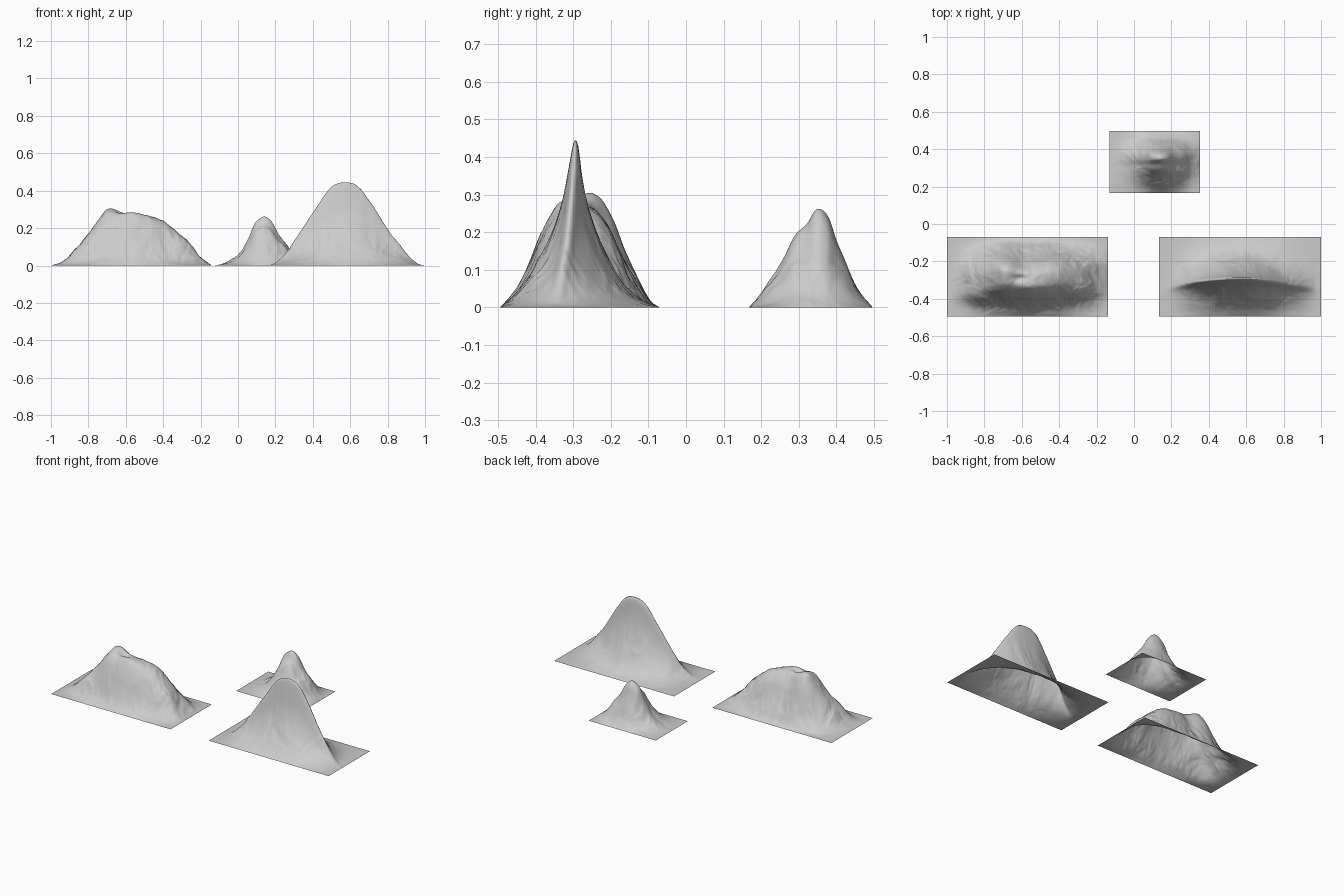
import bpy, bmesh, math
from mathutils import Vector, noise

if "Cube" in bpy.data.objects:
    bpy.data.objects.remove(bpy.data.objects["Cube"])


def curve(points, t):
    """Smooth interpolation through (position, height) profile points."""
    n = len(points)
    if t <= points[0][0]:
        return points[0][1]
    if t >= points[-1][0]:
        return points[-1][1]

    def slope(i):
        a, b = points[max(i - 1, 0)], points[min(i + 1, n - 1)]
        return (b[1] - a[1]) / (b[0] - a[0])
    for i in range(n - 1):
        (x0, y0), (x1, y1) = points[i], points[i + 1]
        if t <= x1:
            d = x1 - x0
            u = (t - x0) / d
            h = u * u * (3 - 2 * u)
            return (y0 + (y1 - y0) * h + slope(i) * d * u * (1 - u) ** 2
                    - slope(i + 1) * d * u * u * (1 - u))


def mountain(name, xr, yr, front, side, ridge, rough, seed, dents=(), pinch=0, nx=150, ny=100):
    """Open terrain sheet: front silhouette times side silhouette, plus erosion."""
    peak = max(p[1] for p in side)
    mid, half = 0.5 * (xr[0] + xr[1]), 0.5 * (xr[1] - xr[0])
    cy = curve(ridge, mid)
    bm = bmesh.new()
    rows = []
    for j in range(ny + 1):
        y = yr[0] + (yr[1] - yr[0]) * j / ny
        row = []
        for i in range(nx + 1):
            x = xr[0] + (xr[1] - xr[0]) * i / nx
            # bend the cross-section along the crest line
            c = curve(ridge, x)
            if y < c:
                yy = cy + (y - c) * (cy - yr[0]) / (c - yr[0])
            else:
                yy = cy + (y - c) * (yr[1] - cy) / (yr[1] - c)
            # sharpen the crest towards both ends
            s = max(0, min(1, curve(side, yy) / peak)) ** (1 + pinch * ((x - mid) / half) ** 2)
            z = curve(front, x) * s
            # gullies and lumps, fading out at the border and crest
            p = Vector((x * 11, y * 11, seed))
            w = noise.noise(p * 0.6)
            p += Vector((w, -w, 0)) * 0.6
            g = noise.noise(p) + 0.7 * (0.3 - abs(noise.noise(p * 1.9)))
            g += 0.3 * (0.3 - abs(noise.noise(p * 4)))
            f = max(z, 0) / peak
            z += rough * g * min(1, 3 * f) * (1.15 - f)
            for dx, dy, sx, sy, amount in dents:
                z += amount * math.exp(-((x - dx) / sx) ** 2 - ((y - dy) / sy) ** 2)
            if i in (0, nx) or j in (0, ny):
                z = 0
            row.append(bm.verts.new((x, y, max(z, 0))))
        rows.append(row)
    for a, b in zip(rows, rows[1:]):
        for i in range(nx):
            bm.faces.new((a[i], a[i + 1], b[i + 1], b[i])).smooth = True
    mesh = bpy.data.meshes.new(name)
    bm.to_mesh(mesh)
    bm.free()
    ob = bpy.data.objects.new(name, mesh)
    bpy.context.collection.objects.link(ob)
    return ob


# broad mountain with a rugged, cratered top
mountain("broad_mountain", (-1.0, -0.14), (-0.495, -0.07),
         [(-1, 0), (-.95, .015), (-.9, .05), (-.8, .17), (-.74, .25), (-.7, .293),
          (-.64, .293), (-.58, .283), (-.5, .27), (-.4, .235), (-.3, .15),
          (-.25, .1), (-.2, .045), (-.14, 0)],
         [(-.495, 0), (-.45, .05), (-.42, .11), (-.39, .19), (-.365, .245), (-.335, .28),
          (-.29, .293), (-.245, .28), (-.21, .235), (-.185, .18), (-.16, .125),
          (-.13, .07), (-.1, .02), (-.07, 0)],
         [(-1, -.34), (-.85, -.31), (-.7, -.275), (-.55, -.30), (-.4, -.285), (-.14, -.31)],
         0.026, 3.1,
         [(-.6, -.21, .04, .04, -.03), (-.69, -.25, .06, .03, .008),
          (-.61, -.29, .035, .02, -.02), (-.55, -.335, .08, .025, .008)], pinch=0.5)

# tall mountain with a thin arched crest
mountain("sharp_ridge_mountain", (0.135, 1.0), (-0.495, -0.07),
         [(.135, 0), (.19, .01), (.25, .06), (.3, .13), (.4, .28), (.48, .40), (.53, .437),
          (.6, .443), (.65, .415), (.7, .35), (.8, .195), (.9, .065), (.96, .012), (1, 0)],
         [(-.495, 0), (-.45, .04), (-.4, .11), (-.36, .185), (-.33, .275), (-.31, .38),
          (-.3, .433), (-.294, .443), (-.286, .425), (-.275, .34), (-.255, .25),
          (-.22, .15), (-.17, .065), (-.12, .022), (-.07, 0)],
         [(.13, -.36), (.3, -.315), (.45, -.297), (.56, -.294), (.7, -.30), (.85, -.325), (1, -.36)],
         0.02, 8.4)

# small mountain at the back
mountain("small_mountain", (-0.13, 0.354), (0.167, 0.497),
         [(-.13, 0), (-.08, .01), (-.03, .035), (.02, .08), (.06, .155), (.09, .225),
          (.12, .255), (.145, .262), (.18, .235), (.22, .165), (.26, .105), (.3, .045), (.354, 0)],
         [(.167, 0), (.2, .035), (.25, .115), (.29, .19), (.32, .22), (.348, .26),
          (.378, .24), (.4, .18), (.425, .12), (.455, .055), (.497, 0)],
         [(-.13, .33), (.14, .348), (.35, .33)],
         0.02, 5.7, nx=110, ny=80)
